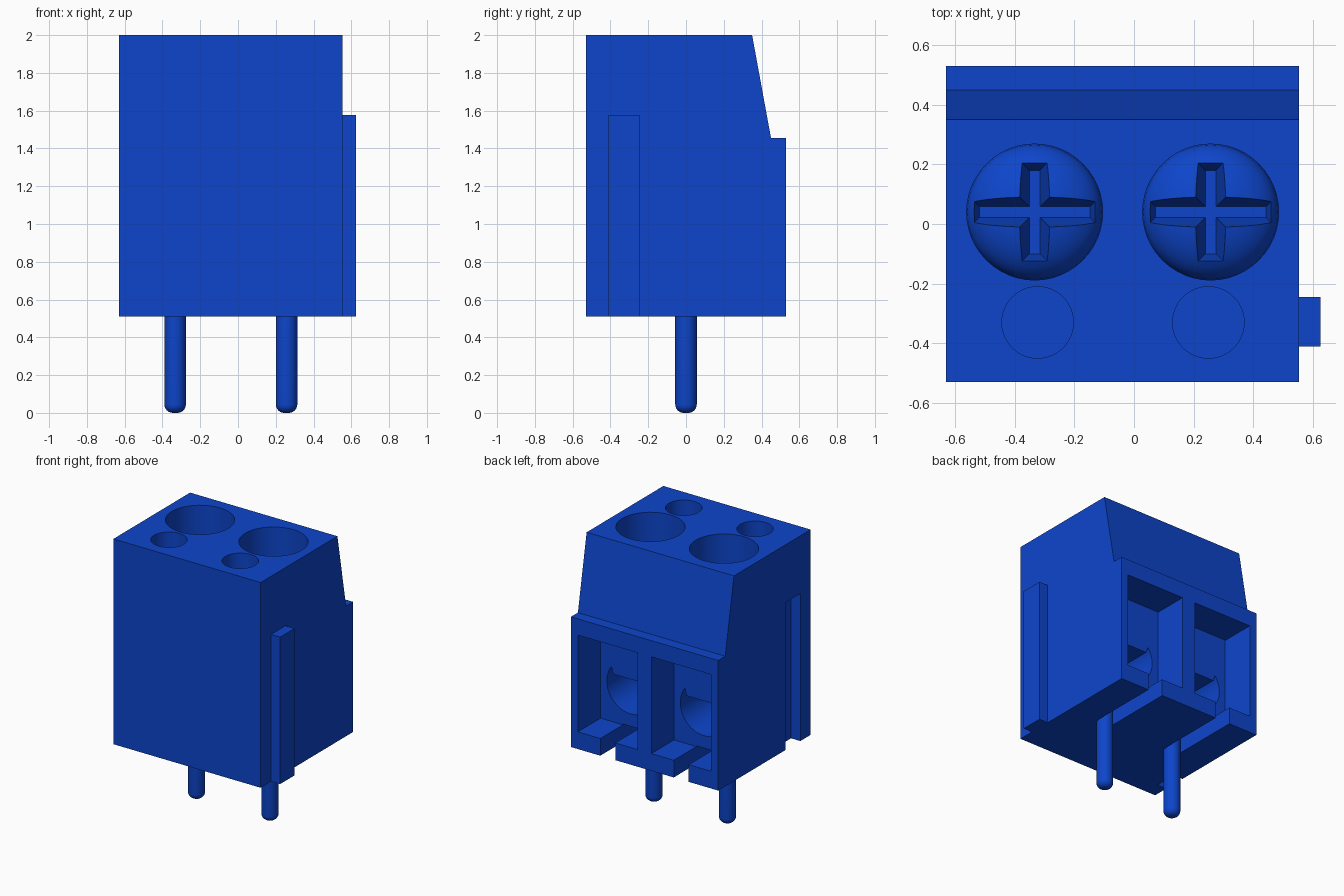
import bpy, bmesh, math
from mathutils import Matrix

cube = bpy.data.objects.get("Cube")
if cube:
    bpy.data.objects.remove(cube, do_unlink=True)

blue = bpy.data.materials.new("terminal_blue")
blue.use_nodes = True
COLOUR = (0.004, 0.06, 0.6, 1)
blue.diffuse_color = COLOUR
blue.node_tree.nodes["Principled BSDF"].inputs["Base Color"].default_value = COLOUR

POLES = (-0.333, 0.257)       # centre of each pole
LEFT, RIGHT = -0.63, 0.553    # side walls
BASE, TOP = 0.51, 2.0


def add_object(name, bm):
    bmesh.ops.recalc_face_normals(bm, faces=bm.faces)
    mesh = bpy.data.meshes.new(name)
    bm.to_mesh(mesh)
    bm.free()
    mesh.materials.append(blue)
    obj = bpy.data.objects.new(name, mesh)
    bpy.context.collection.objects.link(obj)
    return obj


def box(name, x0, x1, y0, y1, z0, z1):
    bm = bmesh.new()
    size = Matrix.Diagonal((x1 - x0, y1 - y0, z1 - z0, 1))
    centre = Matrix.Translation(((x0 + x1) / 2, (y0 + y1) / 2, (z0 + z1) / 2))
    bmesh.ops.create_cube(bm, size=1, matrix=centre @ size)
    return add_object(name, bm)


def cylinder(name, radius, depth, centre, turn=0, sides=48):
    bm = bmesh.new()
    place = Matrix.Translation(centre) @ Matrix.Rotation(turn, 4, 'X')
    bmesh.ops.create_cone(bm, cap_ends=True, segments=sides, radius1=radius,
                          radius2=radius, depth=depth, matrix=place)
    return add_object(name, bm)


def prism(name, points, offset):
    bm = bmesh.new()
    face = bm.faces.new([bm.verts.new(p) for p in points])
    extruded = bmesh.ops.extrude_face_region(bm, geom=[face])["geom"]
    verts = [v for v in extruded if isinstance(v, bmesh.types.BMVert)]
    bmesh.ops.translate(bm, verts=verts, vec=offset)
    return add_object(name, bm)


def lathe(name, profile, centre, sides=48):
    bm = bmesh.new()
    verts = [bm.verts.new((r, 0, z)) for r, z in profile]
    edges = [bm.edges.new(pair) for pair in zip(verts, verts[1:])]
    bmesh.ops.spin(bm, geom=verts + edges, axis=(0, 0, 1), cent=(0, 0, 0),
                   steps=sides, angle=math.tau)
    bmesh.ops.remove_doubles(bm, verts=bm.verts, dist=0.0005)
    bmesh.ops.translate(bm, verts=bm.verts, vec=centre)
    return add_object(name, bm)


def slot_cutter(x, y, z, half_x, half_y, depth):
    """Screwdriver slot that tapers towards its floor."""
    bm = bmesh.new()
    bmesh.ops.create_cube(bm, size=2)
    for v in bm.verts:
        inset = 0.04 if v.co.z < 0 else 0
        v.co = (x + v.co.x * (half_x - inset), y + v.co.y * (half_y - inset),
                z if v.co.z > 0 else z - depth)
    return add_object("slot_cutter", bm)


def cut(target, cutters):
    for cutter in cutters:
        mod = target.modifiers.new("cut", 'BOOLEAN')
        mod.operation = 'DIFFERENCE'
        mod.solver = 'EXACT'
        mod.object = cutter
        bpy.context.view_layer.objects.active = target
        bpy.ops.object.modifier_apply(modifier=mod.name)
        bpy.data.objects.remove(cutter, do_unlink=True)


def smooth(obj, degrees=35):
    bpy.ops.object.select_all(action='DESELECT')
    obj.select_set(True)
    bpy.context.view_layer.objects.active = obj
    bpy.ops.object.shade_smooth_by_angle(angle=math.radians(degrees))


# Housing with sloped upper back and a ledge
outline = [(-0.53, BASE), (0.53, BASE), (0.53, 1.455),
           (0.45, 1.455), (0.35, TOP), (-0.53, TOP)]
housing = prism("housing", [(LEFT, y, z) for y, z in outline], (RIGHT - LEFT, 0, 0))

# Interlocking rib on one side, matching groove on the other
box("side_rib", RIGHT - 0.002, 0.625, -0.41, -0.245, BASE, 1.577)
cutters = [box("groove_cutter", LEFT - 0.1, LEFT + 0.075, -0.412, -0.243, 0.4, 1.58)]

# Openings for each pole
for x in POLES:
    cutters += [
        cylinder("screw_bore", 0.228, 0.8, (x, 0.04, 1.75)),
        cylinder("probe_hole", 0.12, 0.7, (x * 0.97, -0.33, 1.85)),
        box("wire_window", x - 0.24, x + 0.24, 0.27, 0.7, 0.635, 1.337),
        cylinder("wire_hole", 0.19, 0.7, (x, 0.05, 0.92), math.pi / 2),
        box("pin_slot", x - 0.06, x + 0.06, 0, 0.7, 0.4, 0.64),
    ]
cut(housing, cutters)
smooth(housing)

for x in POLES:
    # Tapered clamp leaf over the upper half of the wire hole
    prism("clamp_leaf", [(x - 0.24, 0.275, 1.337), (x + 0.24, 0.275, 1.337),
                         (x + 0.135, 0.275, 0.985), (x - 0.135, 0.275, 0.985)],
          (0, -0.25, 0))

    # Domed screw with a cross recess
    dome = [(0.228 * math.sin(a), 0.13 * math.cos(a))
            for a in (i * math.pi / 20 for i in range(11))]
    screw = lathe("clamp_screw", dome + [(0.228, -0.15), (0, -0.15)], (x, 0.04, 1.48))
    cut(screw, [slot_cutter(x, 0.04, 1.64, 0.225, 0.058, 0.18),
                slot_cutter(x, 0.04, 1.64, 0.058, 0.18, 0.18)])
    smooth(screw)

    # Solder pin with rounded tip
    tip = [(0.057 - 0.045 * (1 - math.sin(a)), 0.045 * (1 - math.cos(a)))
           for a in (i * math.pi / 12 for i in range(7))]
    pin = lathe("solder_pin", [(0, 0)] + tip + [(0.057, 0.66), (0, 0.66)], (x, 0, 0), 32)
    smooth(pin)
